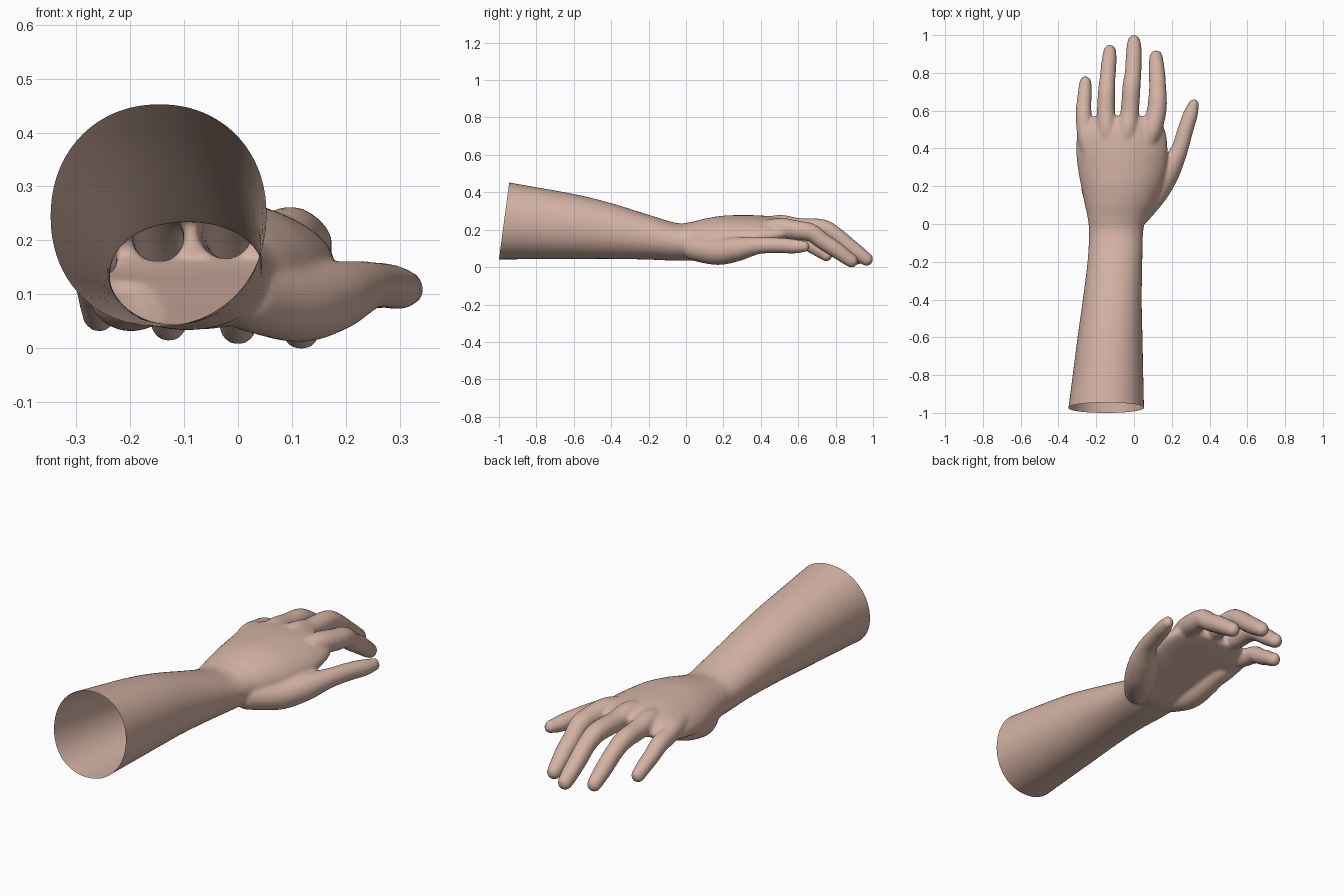
import bpy, bmesh, math
from mathutils import Vector, Matrix

if "Cube" in bpy.data.objects:
    bpy.data.objects.remove(bpy.data.objects["Cube"])

bm = bmesh.new()


def smooth_path(pts, steps=6):
    """Catmull-Rom interpolation of tuples of any length."""
    out = []
    for i in range(len(pts) - 1):
        p0, p1, p2 = pts[max(i - 1, 0)], pts[i], pts[i + 1]
        p3 = pts[min(i + 2, len(pts) - 1)]
        for s in range(steps):
            t = s / steps
            out.append(tuple(
                0.5 * (2 * b + (c - a) * t + (2 * a - 5 * b + 4 * c - d) * t * t
                       + (3 * b - a - 3 * c + d) * t ** 3)
                for a, b, c, d in zip(p0, p1, p2, p3)))
    out.append(tuple(pts[-1]))
    return out


def loft(rings):
    """Closed skin through rings of points."""
    vs = [[bm.verts.new(p) for p in ring] for ring in rings]
    n = len(vs[0])
    for a, b in zip(vs, vs[1:]):
        for i in range(n):
            j = (i + 1) % n
            bm.faces.new((a[i], a[j], b[j], b[i]))
    bm.faces.new(vs[0][::-1])
    bm.faces.new(vs[-1])


def tube(pts, nail=False, n=20):
    """Round-ended tube through (x, y, z, radius) points."""
    path = smooth_path(pts)
    pos = [Vector(p[:3]) for p in path]
    rad = [p[3] + 0.002 for p in path]

    def frame(i):
        t = (pos[min(i + 1, len(pos) - 1)] - pos[max(i - 1, 0)]).normalized()
        side = t.cross(Vector((0, 0, 1))).normalized()
        return t, side, side.cross(t)

    def ring(c, side, up, r):
        return [c + side * r * math.cos(2 * math.pi * k / n)
                + up * r * math.sin(2 * math.pi * k / n) for k in range(n)]

    angles = [math.radians(a) for a in (15, 30, 45, 60, 75, 86)]
    t, side, up = frame(0)
    rings = [ring(pos[0] - t * rad[0] * math.sin(a), side, up, rad[0] * math.cos(a))
             for a in reversed(angles)]
    for i in range(len(pos)):
        t, side, up = frame(i)
        rings.append(ring(pos[i], side, up, rad[i]))
    rings += [ring(pos[-1] + t * rad[-1] * math.sin(a), side, up, rad[-1] * math.cos(a))
              for a in angles]
    loft(rings)
    if nail:
        c = pos[-1] - t * 0.006 + up * rad[-1] * 0.8
        m = Matrix((side * 0.021, t * 0.028, up * 0.010)).transposed().to_4x4()
        bmesh.ops.create_uvsphere(bm, u_segments=16, v_segments=10, radius=1,
                                  matrix=Matrix.Translation(c) @ m)


# Forearm and palm: y, centre x, centre z, half width, half height, arch
sections = [
    (-1.10, -0.155, 0.265, 0.214, 0.224, 0.0),
    (-0.97, -0.147, 0.253, 0.200, 0.208, 0.0),
    (-0.60, -0.127, 0.221, 0.172, 0.174, 0.0),
    (-0.40, -0.115, 0.197, 0.156, 0.149, 0.0),
    (-0.20, -0.101, 0.164, 0.145, 0.120, 0.0),
    (-0.05, -0.095, 0.139, 0.143, 0.101, 0.0),
    (0.03, -0.090, 0.143, 0.155, 0.103, 0.0),
    (0.10, -0.078, 0.152, 0.182, 0.111, 0.01),
    (0.20, -0.066, 0.173, 0.214, 0.106, 0.025),
    (0.30, -0.062, 0.187, 0.236, 0.095, 0.035),
    (0.40, -0.064, 0.200, 0.242, 0.080, 0.035),
    (0.50, -0.064, 0.207, 0.228, 0.062, 0.030),
    (0.57, -0.045, 0.205, 0.170, 0.036, 0.015),
]
rings = []
for y, cx, cz, hw, hh, arch in smooth_path(sections):
    ring = []
    for k in range(48):
        a = 2 * math.pi * k / 48
        c, s = math.cos(a), math.sin(a)
        u = math.copysign(abs(c) ** 0.95, c)
        v = math.copysign(abs(s) ** 0.95, s)
        ring.append((cx + hw * u, y, cz + hh * v - arch * u * u))
    rings.append(ring)
loft(rings)

# Heel of the palm on the little finger side
tube([(-.16, .06, .11, .06), (-.20, .17, .11, .073), (-.21, .28, .128, .068),
      (-.215, .38, .155, .058)])
# Thumb with its ball
tube([(.02, .05, .10, .062), (.11, .17, .087, .070), (.175, .27, .10, .064),
      (.215, .34, .113, .052), (.243, .40, .12, .043), (.273, .50, .12, .040),
      (.299, .58, .115, .037), (.316, .632, .113, .027)], nail=True)
# Index finger
tube([(.06, .40, .20, .045), (.095, .50, .213, .052), (.12, .60, .20, .050),
      (.125, .67, .188, .047), (.125, .73, .143, .043), (.122, .79, .105, .042),
      (.118, .85, .062, .038), (.117, .885, .036, .033)], nail=True)
# Middle finger
tube([(-.05, .40, .215, .045), (-.035, .50, .230, .052), (-.022, .60, .218, .047),
      (-.013, .73, .212, .046), (-.005, .80, .175, .042), (-.002, .87, .118, .041),
      (0, .93, .072, .038), (0, .965, .045, .033)], nail=True)
# Ring finger
tube([(-.14, .40, .21, .045), (-.145, .50, .222, .050), (-.148, .60, .21, .046),
      (-.145, .70, .20, .044), (-.14, .77, .165, .040), (-.134, .84, .11, .039),
      (-.13, .885, .075, .036), (-.128, .915, .05, .032)], nail=True)
# Little finger
tube([(-.235, .36, .19, .040), (-.25, .45, .192, .046), (-.263, .53, .18, .042),
      (-.267, .60, .165, .040), (-.264, .65, .13, .037), (-.26, .70, .10, .035),
      (-.257, .75, .066, .030)], nail=True)

bmesh.ops.recalc_face_normals(bm, faces=bm.faces[:])
mesh = bpy.data.meshes.new("forearm_and_hand")
bm.to_mesh(mesh)
bm.free()
arm = bpy.data.objects.new("forearm_and_hand", mesh)
bpy.context.collection.objects.link(arm)
bpy.context.view_layer.objects.active = arm
arm.select_set(True)

# Fuse all parts into one smooth skin
remesh = arm.modifiers.new("fuse", 'REMESH')
remesh.mode = 'VOXEL'
remesh.voxel_size = 0.0075
soften = arm.modifiers.new("soften", 'SMOOTH')
soften.factor = 0.5
soften.iterations = 10
for name in ("fuse", "soften"):
    bpy.ops.object.modifier_apply(modifier=name)

# Keep the outer skin only and cut the forearm open at the elbow end
bm = bmesh.new()
bm.from_mesh(arm.data)
seen, islands = set(), []
for start in bm.verts:
    if start in seen:
        continue
    seen.add(start)
    island, stack = [], [start]
    while stack:
        v = stack.pop()
        island.append(v)
        for e in v.link_edges:
            w = e.other_vert(v)
            if w not in seen:
                seen.add(w)
                stack.append(w)
    islands.append(island)
islands.sort(key=len)
for island in islands[:-1]:
    bmesh.ops.delete(bm, geom=island, context='VERTS')
bmesh.ops.bisect_plane(bm, geom=bm.verts[:] + bm.edges[:] + bm.faces[:],
                       plane_co=(0, -1, 0.046), plane_no=(0, -0.413, 0.055),
                       clear_outer=True)
low = min(v.co.z for v in bm.verts)
bmesh.ops.translate(bm, verts=bm.verts[:], vec=(0, 0, -low))
bm.to_mesh(arm.data)
bm.free()

# Skin colour
skin = bpy.data.materials.new("skin")
skin.diffuse_color = (0.66, 0.45, 0.37, 1)
skin.use_nodes = True
skin.node_tree.nodes["Principled BSDF"].inputs["Base Color"].default_value = skin.diffuse_color
arm.data.materials.clear()
arm.data.materials.append(skin)
for p in arm.data.polygons:
    p.material_index = 0
bpy.ops.object.shade_smooth()
